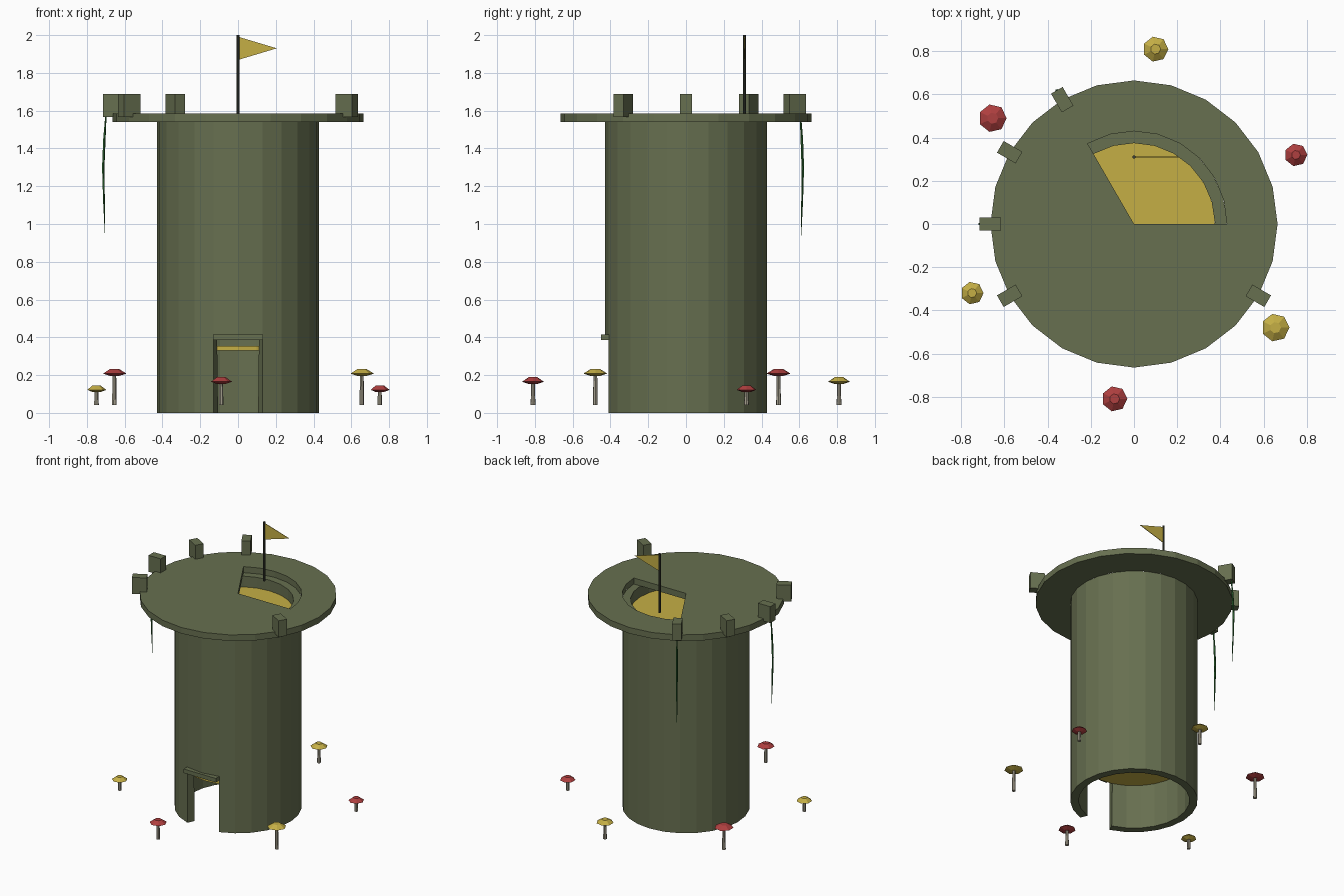
import bpy, bmesh
from math import sin, cos, pi, radians
from mathutils import Matrix, Vector

if "Cube" in bpy.data.objects:
    bpy.data.objects.remove(bpy.data.objects["Cube"])


def material(name, rgb):
    m = bpy.data.materials.new(name)
    m.use_nodes = True
    m.diffuse_color = (*rgb, 1)
    m.node_tree.nodes["Principled BSDF"].inputs["Base Color"].default_value = (*rgb, 1)
    return m


STONE = material("mossy stone", (0.135, 0.16, 0.08))
GOLD = material("gold", (0.56, 0.43, 0.06))
RED = material("red cap", (0.43, 0.05, 0.05))
STEM = material("pale stem", (0.38, 0.35, 0.27))
VINE = material("vine green", (0.025, 0.14, 0.03))
POLE = material("dark pole", (0.045, 0.05, 0.035))


def finish(name, bm, mat, solid=0, offset=1):
    bmesh.ops.remove_doubles(bm, verts=bm.verts, dist=0.0005)
    if not solid:
        bmesh.ops.recalc_face_normals(bm, faces=bm.faces)
    me = bpy.data.meshes.new(name)
    bm.to_mesh(me)
    bm.free()
    me.materials.append(mat)
    ob = bpy.data.objects.new(name, me)
    bpy.context.scene.collection.objects.link(ob)
    if solid:
        mod = ob.modifiers.new("thickness", "SOLIDIFY")
        mod.thickness, mod.offset, mod.use_even_offset = solid, offset, True
    return ob


def face(bm, points):
    bm.faces.new([bm.verts.new(p) for p in points])


def polar(r, deg, z=0):
    return Vector((r * cos(radians(deg)), r * sin(radians(deg)), z))


def box(name, centre, size, mat, turn=0):
    bm = bmesh.new()
    bmesh.ops.create_cube(bm, size=1, matrix=Matrix.Translation(centre)
                          @ Matrix.Rotation(radians(turn), 4, "Z")
                          @ Matrix.Diagonal((*size, 1)))
    return finish(name, bm, mat)


def tube(name, rings, sides, mat):
    """Closed solid through rings of (centre, radius)."""
    bm = bmesh.new()
    loops = [[bm.verts.new(Vector(c) + polar(r, 360 * i / sides)) for i in range(sides)]
             for c, r in rings]
    for a, b in zip(loops, loops[1:]):
        for i in range(sides):
            j = (i + 1) % sides
            bm.faces.new((a[i], a[j], b[j], b[i]))
    bm.faces.new(loops[0][::-1])
    bm.faces.new(loops[-1])
    return finish(name, bm, mat)


# Tower wall, open at the doorway
WALL, INNER, DOOR = 0.43, 0.375, 17.5
DOOR_TOP, WALL_TOP = 0.385, 1.54
step = (360 - 2 * DOOR) / 22
angles = [-90 - DOOR, -90] + [-90 + DOOR + step * i for i in range(23)]
bm = bmesh.new()
for k, (a, b) in enumerate(zip(angles, angles[1:])):
    for z0, z1 in ((0, DOOR_TOP), (DOOR_TOP, WALL_TOP)):
        if k > 1 or z0 > 0:
            face(bm, [polar(WALL, a, z0), polar(WALL, b, z0),
                      polar(WALL, b, z1), polar(WALL, a, z1)])
finish("tower_wall", bm, STONE, WALL - INNER, -1)
box("door_lintel", (0, -0.425, 0.4), (0.265, 0.05, 0.03), STONE)

# Floors inside the tower
for name, z in (("lower_floor", 0.33), ("upper_floor", 1.435)):
    tube(name, [((0, 0, z), INNER), ((0, 0, z + 0.025), INNER)], 24, GOLD)

# Roof platform with a wedge-shaped hatch
ROOF = 0.665
bm = bmesh.new()
for a in range(0, 360, 15):
    b = a + 15
    face(bm, [polar(WALL, a, WALL_TOP), polar(ROOF, a, WALL_TOP),
              polar(ROOF, b, WALL_TOP), polar(WALL, b, WALL_TOP)])
    if a >= 120:
        face(bm, [(0, 0, WALL_TOP), polar(WALL, a, WALL_TOP), polar(WALL, b, WALL_TOP)])
finish("roof_platform", bm, STONE, 0.045, 1)

# Remaining battlements
for a in (120, 150, 180, 210, 330):
    box(f"battlement_{a}", polar(ROOF, a, 1.628), (0.1, 0.062, 0.122), STONE, a)

# Hanging vines
for a in (120, 180):
    path = ((1.57, 0.7, 0.004), (1.45, 0.708, 0.007), (1.3, 0.714, 0.007),
            (1.12, 0.71, 0.005), (0.94, 0.704, 0.001))
    tube(f"vine_{a}", [(polar(r, a, z), w) for z, r, w in path], 5, VINE)

# Flag
tube("flag_pole", [((0, 0.31, 1.56), 0.008), ((0, 0.31, 2), 0.008)], 8, POLE)
bm = bmesh.new()
face(bm, [(0.005, 0.31, 1.87), (0.205, 0.31, 1.93), (0.005, 0.31, 1.99)])
finish("flag", bm, GOLD, 0.004, 0)

# Mushrooms around the base
for i, (x, y, z, r, cap) in enumerate((
        (0.1, 0.81, 0.165, 0.059, GOLD), (-0.655, 0.49, 0.208, 0.065, RED),
        (-0.75, -0.32, 0.122, 0.053, GOLD), (-0.09, -0.81, 0.165, 0.059, RED),
        (0.655, -0.48, 0.208, 0.065, GOLD), (0.75, 0.32, 0.122, 0.053, RED))):
    tube(f"mushroom_stem_{i}", [((x, y, 0.043), 0.013), ((x, y, z), 0.01)], 7, STEM)
    tube(f"mushroom_cap_{i}", [((x, y, z - 0.012), r * 0.4), ((x, y, z), r),
                               ((x, y, z + 0.024), r * 0.4)], 7, cap)
